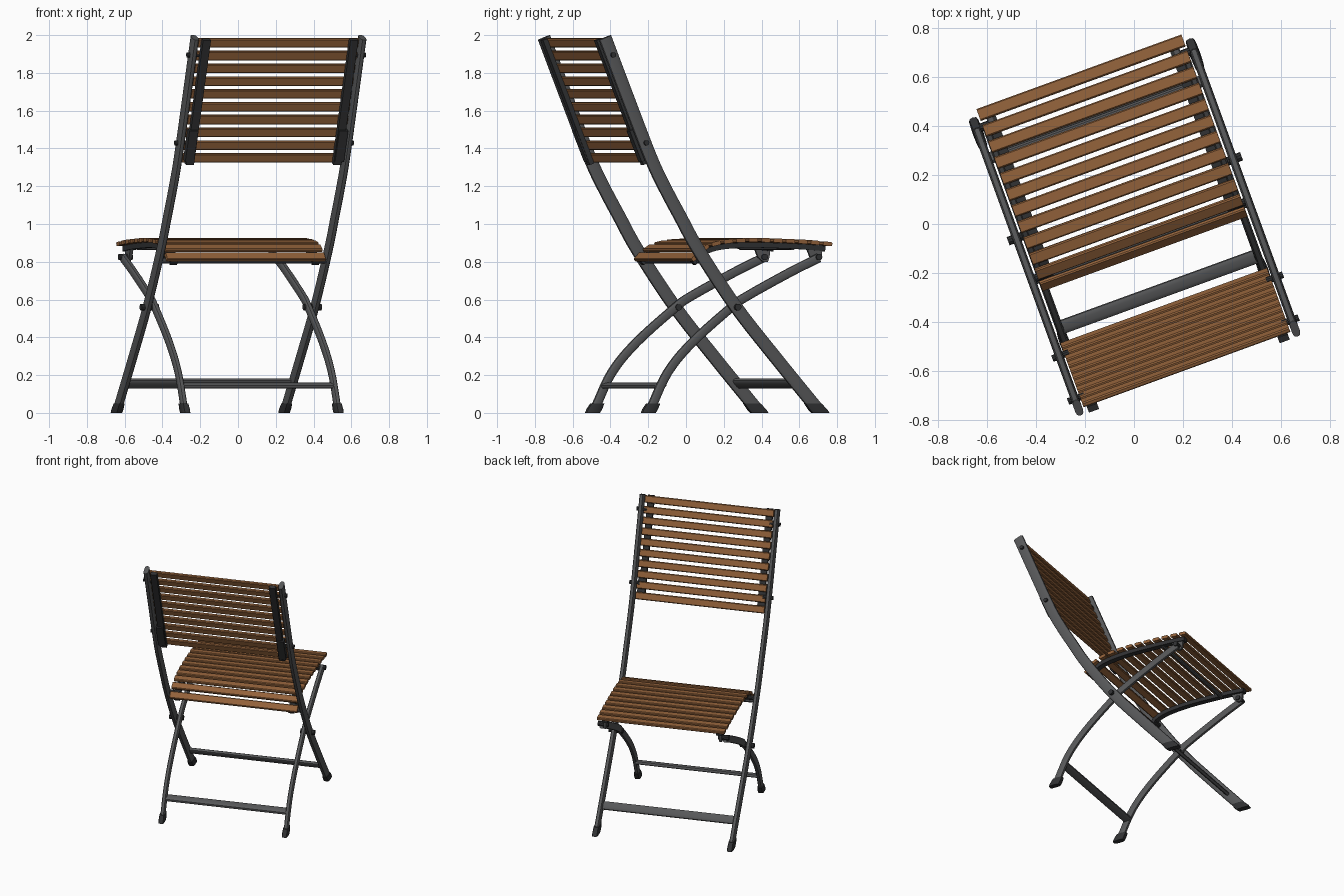
import bpy, bmesh, math
from mathutils import Vector, Matrix

if "Cube" in bpy.data.objects:
    bpy.data.objects.remove(bpy.data.objects["Cube"])

TURN = Matrix.Rotation(math.radians(20), 4, 'Z')   # whole chair is turned 20 degrees

def material(name, rgb):
    m = bpy.data.materials.new(name)
    m.diffuse_color = (*rgb, 1)
    m.use_nodes = True
    m.node_tree.nodes["Principled BSDF"].inputs["Base Color"].default_value = m.diffuse_color
    return m

WOOD = material("warm wood", (0.29, 0.122, 0.043))
METAL = material("grey metal", (0.095, 0.097, 0.10))
DARK = material("dark plastic", (0.03, 0.031, 0.033))

def finish(name, bm, mat, smooth=True):
    bmesh.ops.recalc_face_normals(bm, faces=bm.faces)
    me = bpy.data.meshes.new(name)
    bm.to_mesh(me)
    bm.free()
    me.materials.append(mat)
    ob = bpy.data.objects.new(name, me)
    bpy.context.collection.objects.link(ob)
    ob.matrix_world = TURN
    if smooth:
        bpy.ops.object.select_all(action='DESELECT')
        ob.select_set(True)
        bpy.context.view_layer.objects.active = ob
        bpy.ops.object.shade_smooth_by_angle(angle=math.radians(35))
    return ob

def spline(pts, steps=5):
    """Smooth curve through (depth, height) points."""
    p = [Vector(q) for q in pts]
    p = [2 * p[0] - p[1]] + p + [2 * p[-1] - p[-2]]
    out = []
    for i in range(1, len(p) - 2):
        a, b, c, d = p[i - 1:i + 3]
        for s in range(steps):
            t = s / steps
            out.append(0.5 * (2 * b + (c - a) * t + (2 * a - 5 * b + 4 * c - d) * t * t
                              + (3 * b - a - 3 * c + d) * t ** 3))
    return out + [p[-2]]

def skin(bm, rings):
    rows = [[bm.verts.new(v) for v in r] for r in rings]
    n = len(rows[0])
    for r, s in zip(rows, rows[1:]):
        for k in range(n):
            bm.faces.new((r[k], r[(k + 1) % n], s[(k + 1) % n], s[k]))
    bm.faces.new(rows[0])
    bm.faces.new(rows[-1])

def oval(a, b, n=14, power=0.7):
    f = lambda x: math.copysign(abs(x) ** power, x)
    return [(a * f(math.cos(2 * math.pi * k / n)), b * f(math.sin(2 * math.pi * k / n)))
            for k in range(n)]

def swept(name, path, u, a, b, mat, section=None):
    """Sweep a section along a path in the side plane; a = half depth, b = half width."""
    bm = bmesh.new()
    rings = []
    for i, p in enumerate(path):
        t = (path[min(i + 1, len(path) - 1)] - path[max(i - 1, 0)]).normalized()
        rings.append([(u + y, p.x - t.y * x, p.y + t.x * x) for x, y in (section or oval(a, b))])
    skin(bm, rings)
    return finish(name, bm, mat)

def bar(name, u0, u1, v, z, ang, section, mat):
    """Extrude a section along the width, tilted by ang in the side plane."""
    c, s = math.cos(ang), math.sin(ang)
    bm = bmesh.new()
    skin(bm, [[(u, v + x * c - y * s, z + x * s + y * c) for x, y in section] for u in (u0, u1)])
    return finish(name, bm, mat)

def slat_section(w, t, c=0.005):
    w, t = w / 2, t / 2
    return [(w, -t + c), (w, t - c), (w - c, t), (c - w, t), (-w, t - c), (-w, c - t),
            (c - w, -t), (w - c, -t)]

def rect(a, b):
    return [(-a, -b), (a, -b), (a, b), (-a, b)]

def along(path, count, margin):
    """Evenly spaced points and angles along a path."""
    segs = [(q - p).length for p, q in zip(path, path[1:])]
    total = sum(segs)
    for k in range(count):
        d = margin + (total - 2 * margin) * k / (count - 1)
        i = 0
        while i < len(segs) - 1 and d > segs[i]:
            d -= segs[i]
            i += 1
        t = (path[i + 1] - path[i]).normalized()
        yield path[i] + t * d, math.atan2(t.y, t.x)

def foot(name, u, v, half, lean, b):
    bm = bmesh.new()
    rings = []
    for z, g in ((0, 1.0), (0.02, 1.05), (0.05, 0.95)):
        rings.append([(u + y * g, v + lean * z + x * g, z) for x, y in oval(half, b, 12, 0.5)])
    skin(bm, rings)
    finish(name, bm, DARK)

long_path = spline([(.56, .03), (.335, .29), (.11, .56), (-.10, .86), (-.205, 1.04),
                    (-.29, 1.19), (-.37, 1.35), (-.505, 1.68), (-.628, 1.987)])
short_path = spline([(-.355, .025), (-.26, .215), (-.12, .375), (.10, .56), (.19, .62),
                     (.43, .745), (.59, .82)])
seat_path = spline([(-.125, .808), (-.075, .858), (-.02, .888), (.06, .906), (.2, .915),
                    (.36, .912), (.52, .905), (.66, .893)])
back_path = [Vector((-.362, 1.325)), Vector((-.626, 1.985))]

for side, s in (("left", -1), ("right", 1)):
    # legs and feet
    swept(side + "_long_leg", long_path, s * .472, .036, .017, METAL)
    swept(side + "_short_leg", short_path, s * .432, .025, .016, METAL)
    foot(side + "_long_leg_foot", s * .472, .585, .05, -.85, .021)
    foot(side + "_short_leg_foot", s * .432, -.37, .04, .55, .02)
    # rails under the seat slats and behind the backrest
    rail = [p + Vector((.008 if p.y < .86 else 0, -.026)) for p in seat_path[1:-1]]
    swept(side + "_seat_rail", rail, s * .40, 0, 0, DARK, rect(.014, .02))
    rail = [p + Vector((-.024, -.008)) for p in back_path]
    swept(side + "_back_rail", rail, s * .415, 0, 0, DARK, rect(.013, .022))
    # lower back plate
    swept(side + "_back_plate", [Vector((-.395, 1.335)), Vector((-.463, 1.5))],
          s * .422, 0, 0, DARK, rect(.018, .025))
    # hinge bracket under the seat front
    bar(side + "_seat_bracket", s * .395, s * .413, .58, .845, 0,
        [(-.055, .045), (-.03, -.02), (0, -.045), (.025, -.045), (.035, -.02), (.04, .045)], METAL)
    # bolts
    for label, u0, u1, v, z, r in (("pivot", .41, .508, .11, .56, .018),
                                   ("seat_hinge", .385, .458, .585, .825, .017),
                                   ("upper_back", .43, .502, -.59, 1.895, .014),
                                   ("lower_back", .43, .502, -.403, 1.43, .014),
                                   ("seat_rear", .39, .48, -.07, .83, .016)):
        bar(side + "_" + label + "_bolt", s * u0, s * u1, v, z, 0, oval(r, r, 10, 1), DARK)

# cross bars
bar("front_cross_bar", -.465, .465, .455, .155, -.85, oval(.03, .014), METAL)
bar("rear_cross_bar", -.43, .43, -.295, .145, 1.03 - math.pi / 4, oval(.03, .014), METAL)
bar("seat_front_rod", -.40, .40, .455, .875, 0, oval(.014, .014, 10, 1), METAL)
bar("seat_rear_rod", -.46, .46, -.08, .805, 0, oval(.015, .015, 10, 1), METAL)

# seat slats
for i, (p, a) in enumerate(along(seat_path, 12, .024)):
    bar(f"seat_slat_{i + 1}", -.445, .447, p.x, p.y, a, slat_section(.051, .022), WOOD)

# backrest slats
for i, (p, a) in enumerate(along(back_path, 10, .027)):
    bar(f"back_slat_{i + 1}", -.45, .45, p.x, p.y, a, slat_section(.05, .022), WOOD)
